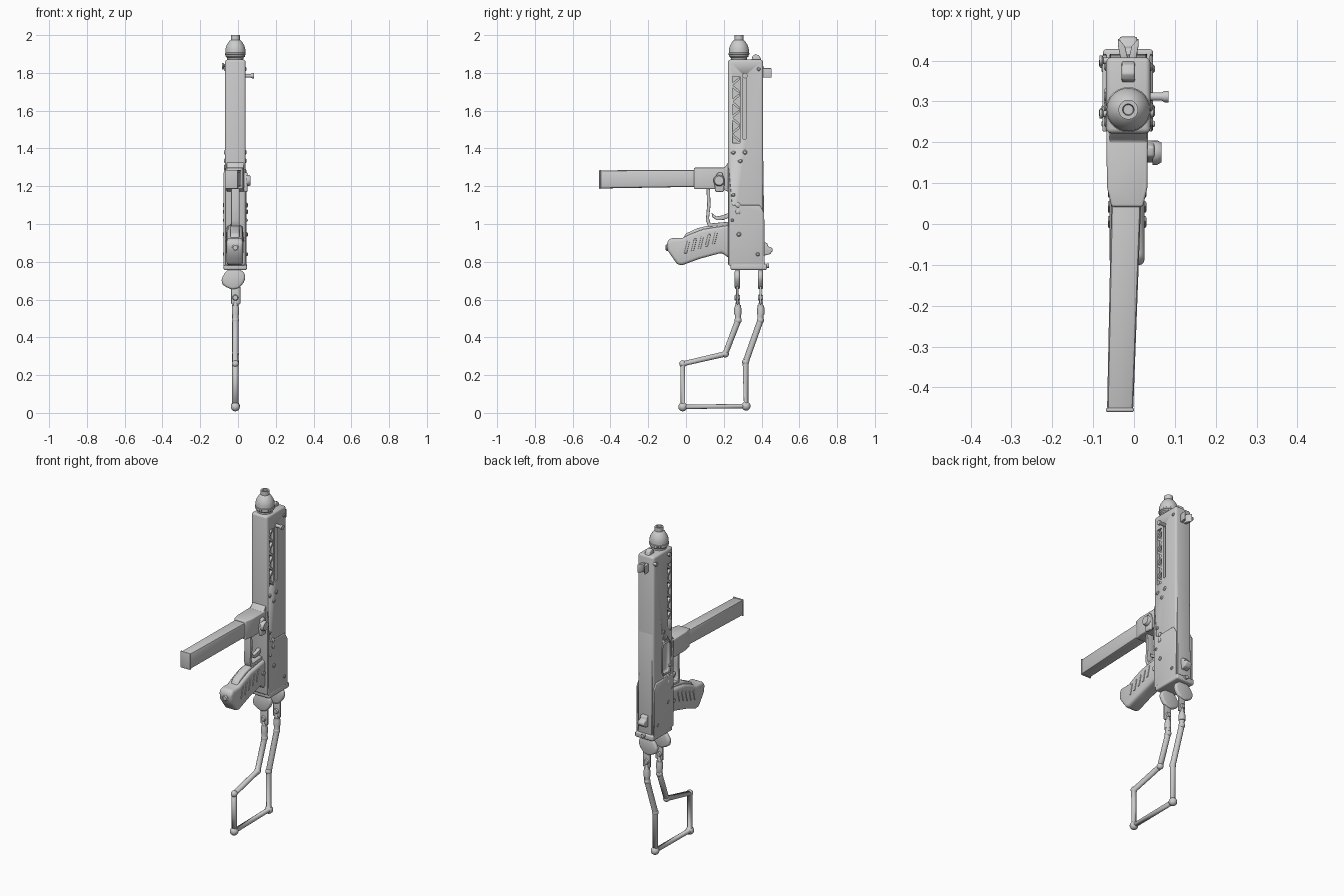
import bpy, bmesh, math
from mathutils import Vector

CX = -0.014  # centre plane of the body


def finish(name, bm, bevel=0.0, seg=3):
    bmesh.ops.recalc_face_normals(bm, faces=bm.faces)
    me = bpy.data.meshes.new(name)
    bm.to_mesh(me)
    bm.free()
    ob = bpy.data.objects.new(name, me)
    bpy.context.collection.objects.link(ob)
    bpy.ops.object.select_all(action='DESELECT')
    bpy.context.view_layer.objects.active = ob
    ob.select_set(True)
    if bevel:
        m = ob.modifiers.new("bevel", 'BEVEL')
        m.width, m.segments, m.limit_method = bevel, seg, 'ANGLE'
        bpy.ops.object.modifier_apply(modifier=m.name)
    bpy.ops.object.shade_smooth_by_angle(angle=math.radians(40))
    return ob


def prism(name, pts, a, b, axis='x', bevel=0.0, seg=3):
    """Extrude a profile: yz points along x, xz along y, or xy along z."""
    put = {'x': lambda p, t: (t, p[0], p[1]),
           'y': lambda p, t: (p[0], t, p[1]),
           'z': lambda p, t: (p[0], p[1], t)}[axis]
    bm = bmesh.new()
    lo = [bm.verts.new(put(p, a)) for p in pts]
    hi = [bm.verts.new(put(p, b)) for p in pts]
    bm.faces.new(lo)
    bm.faces.new(hi)
    n = len(pts)
    for i in range(n):
        bm.faces.new((lo[i], lo[(i + 1) % n], hi[(i + 1) % n], hi[i]))
    return finish(name, bm, bevel, seg)


def box(name, x, y, z, bevel=0.0):
    return prism(name, [(x[0], y[0]), (x[1], y[0]), (x[1], y[1]), (x[0], y[1])], *z, axis='z', bevel=bevel)


def lathe(name, base, direction, profile, n=20):
    """Turned part: profile is (radius, distance) along direction."""
    q = Vector((0, 0, 1)).rotation_difference(Vector(direction))
    bm = bmesh.new()
    rings = [[bm.verts.new(Vector(base) + q @ Vector((r * math.cos(2 * math.pi * i / n),
              r * math.sin(2 * math.pi * i / n), h))) for i in range(n)] for r, h in profile]
    for a, b in zip(rings, rings[1:]):
        for i in range(n):
            bm.faces.new((a[i], a[(i + 1) % n], b[(i + 1) % n], b[i]))
    bm.faces.new(rings[0])
    bm.faces.new(rings[-1])
    return finish(name, bm)


def tube(name, pts, r, res=3):
    cu = bpy.data.curves.new(name, 'CURVE')
    cu.dimensions, cu.bevel_depth, cu.bevel_resolution = '3D', r, res
    cu.use_fill_caps = True
    sp = cu.splines.new('POLY')
    sp.points.add(len(pts) - 1)
    for p, co in zip(sp.points, pts):
        p.co = (*co, 1)
    ob = bpy.data.objects.new(name, cu)
    bpy.context.collection.objects.link(ob)
    return ob


def cut(ob, cutter):
    m = ob.modifiers.new("cut", 'BOOLEAN')
    m.operation, m.object, m.solver = 'DIFFERENCE', cutter, 'EXACT'
    bpy.context.view_layer.objects.active = ob
    bpy.ops.object.modifier_apply(modifier=m.name)
    bpy.data.objects.remove(cutter)


# Receiver shell with side slots and ejection port
XL, XR = -0.068, 0.040
receiver = box("receiver", (XL, XR), (0.222, 0.408), (0.78, 1.87), 0.012)
cut(receiver, box("handle_slot_cutter", (0.022, 0.1), (0.301, 0.318), (1.45, 1.79)))
cut(receiver, box("vent_cutter_right", (0.022, 0.1), (0.247, 0.285), (1.43, 1.78)))
cut(receiver, box("vent_cutter_left", (-0.1, -0.05), (0.240, 0.275), (1.43, 1.78)))
cut(receiver, box("port_cutter", (-0.1, -0.05), (0.25, 0.325), (1.12, 1.31), 0.015))

# Slanted bars inside the vents
for side, x, y0 in (("right", (0.02, 0.037), 0.247), ("left", (-0.065, -0.048), 0.240)):
    for i in range(8):
        z = 1.43 + i * 0.043
        d = 0.015 if i % 2 else -0.015
        prism(f"vent_bar_{side}_{i}", [(y0, z + .017 - d), (y0 + .037, z + .017 + d),
              (y0 + .037, z + .033 + d), (y0, z + .033 - d)], *x)

# Lower frame side plates, port rim and end plate
for side, x in (("left", (-0.077, -0.066)), ("right", (0.038, 0.046))):
    prism(f"side_plate_{side}", [(0.226, 0.78), (0.416, 0.78), (0.414, 1.06), (0.39, 1.1),
          (0.245, 1.1), (0.226, 1.3)], *x, bevel=0.004)
prism("back_plate", [(0.40, 0.78), (0.417, 0.78), (0.408, 1.4), (0.40, 1.4)], -0.06, 0.032, bevel=0.003)
tube("port_rim", [(-0.069, y, z) for y, z in ((.26, 1.12), (.315, 1.12), (.327, 1.14), (.327, 1.29),
     (.315, 1.31), (.26, 1.31), (.249, 1.29), (.249, 1.14), (.26, 1.12))], 0.005, 2)
box("end_plate", (-0.076, 0.047), (0.236, 0.428), (0.757, 0.79), 0.008)

# Barrel nut and bore
lathe("barrel_nut", (CX, 0.28, 1.865), (0, 0, 1), [(.043, 0), (.043, .015), (.052, .022), (.053, .06),
      (.047, .08), (.033, .103), (.024, .11), (.024, .135), (.014, .135), (.012, .11)], 28)
lathe("nut_band", (CX, 0.28, 1.893), (0, 0, 1), [(.05, 0), (.055, .004), (.055, .012), (.05, .016)], 28)

# Cocking handle
lathe("cocking_handle", (0.02, 0.312, 1.785), (1, 0, 0), [(.010, 0), (.010, .048), (.014, .055), (.014, .065)], 16)

# Front and rear sights, sling bumps
prism("front_sight_base", [(0.345, 1.86), (0.352, 1.89), (0.368, 1.9), (0.39, 1.89), (0.402, 1.86)],
      -0.03, 0.002, bevel=0.005)
for s in (-1, 1):
    prism(f"front_sight_ear_{s}", [(CX, 0.40), (CX + s * .008, 0.435), (CX + s * .025, 0.455),
          (CX + s * .025, 0.435), (CX + s * .018, 0.40)], 1.775, 1.825, axis='z', bevel=0.003)
prism("rear_sight", [(0.40, 0.83), (0.445, 0.84), (0.46, 0.86), (0.455, 0.875), (0.435, 0.88),
      (0.43, 0.9), (0.40, 0.905)], -0.036, 0.008, bevel=0.006)

# Magazine, tapered and slightly turned toward its end
bm = bmesh.new()
ends = [((-0.458, -0.066, -0.002, 1.188, 1.284)), ((0.23, -0.052, 0.024, 1.2, 1.288))]
vs = [[bm.verts.new(c) for c in ((a, y, c0), (b, y, c0), (b, y, c1), (a, y, c1))] for y, a, b, c0, c1 in ends]
bm.faces.new(vs[0])
bm.faces.new(vs[1])
for i in range(4):
    bm.faces.new((vs[0][i], vs[0][(i + 1) % 4], vs[1][(i + 1) % 4], vs[1][i]))
finish("magazine", bm, 0.010, 2)
box("magazine_floor", (-0.069, 0.0), (-0.46, -0.45), (1.186, 1.286), 0.004)
prism("magazine_housing", [(-.055, .042), (.022, .042), (.033, .09), (.034, .23), (-.068, .23), (-.066, .09)],
      1.185, 1.298, axis='z', bevel=0.006)
prism("housing_gusset", [(0.18, 1.29), (0.205, 1.3), (0.225, 1.33), (0.225, 1.17), (0.18, 1.19)], -.06, .032, bevel=.004)
prism("magazine_catch", [(.155, 1.17), (.2, 1.17), (.205, 1.23), (.19, 1.275), (.165, 1.27), (.15, 1.22)],
      0.03, 0.05, bevel=0.006)
lathe("catch_button", (0.045, 0.175, 1.23), (1, 0, 0), [(.03, 0), (.03, .012), (.024, .022)], 16)

# Grip with ribs and an end screw
prism("grip", [(0.24, 0.81), (0.19, 0.848), (0.07, 0.815), (-0.02, 0.782), (-0.045, 0.785), (-0.07, 0.82),
      (-0.098, 0.86), (-0.103, 0.9), (-0.085, 0.925), (-0.02, 0.925), (0.02, 0.945), (0.09, 0.972),
      (0.14, 0.98), (0.24, 0.995)], -0.060, 0.026, bevel=0.018)
prism("grip_backstrap", [(-0.02, 0.92), (0.0, 0.95), (0.06, 0.977), (0.11, 0.99), (0.24, 1.005), (0.24, 0.96)],
      -0.04, 0.008, bevel=0.008)
for side, x in (("left", (-0.064, -0.055)), ("right", (0.02, 0.030))):
    for i in range(5):
        y, z = -0.01 + i * .037, 0.845 + i * .012
        prism(f"grip_rib_{side}_{i}", [(y, z), (y + .014, z), (y + .03, z + .065), (y + .016, z + .065)], *x, bevel=.003)
lathe("grip_screw", (CX, -0.09, 0.875), (0, -1, 0), [(.018, 0), (.018, .013), (.012, .018)], 14)

# Trigger guard and trigger
prism("trigger_guard", [(0.108, 1.2), (0.112, 1.1), (0.105, 1.02), (0.118, 0.985), (0.23, 0.995), (0.23, 1.012),
      (0.13, 1.003), (0.122, 1.03), (0.13, 1.1), (0.126, 1.2)], -0.036, 0.008, bevel=0.003)
prism("trigger", [(0.23, 1.06), (0.19, 1.045), (0.16, 1.04), (0.135, 1.06), (0.14, 1.035), (0.165, 1.02),
      (0.2, 1.022), (0.23, 1.035)], -0.026, -0.002, bevel=0.003)

# Rivets on both sides: (y, z, radius)
rivets = [(.25, 1.38, .012), (.312, 1.38, .012), (.287, 1.335, .012), (.25, 1.155, .01), (.275, 1.1, .013),
          (.275, 1.065, .013), (.28, .945, .012), (.245, 1.02, .008), (.38, .84, .010), (.385, 1.82, .010)]
for i, (y, z, r) in enumerate(rivets):
    for s, x in ((1, .036), (-1, -.064)):
        e = .012 if z < 1.11 else .006
        lathe(f"rivet_{i}_{s}", (x, y, z), (s, 0, 0), [(r, 0), (r, e), (r * .6, e + .004)], 12)
for i, (y, z) in enumerate(((.40, 1.83), (.27, 1.84))):
    lathe(f"left_stud_{i}", (-0.06, y, z), (-1, 0, 0), [(.008, 0), (.008, .015), (.012, .018), (.012, .025)], 12)
lathe("grip_pin", (-0.065, 0.205, 0.92), (1, 0, 0), [(.012, 0), (.012, .098)], 12)
lathe("end_plate_pin", (CX, 0.425, 0.78), (0, 1, 0), [(.012, 0), (.012, .015)], 12)

# Stock hinge lugs, flattened links and bolts
for name, y in (("front", 0.272), ("rear", 0.394)):
    prism(f"hinge_lug_{name}", [(-.07, .74), (-.088, .71), (-.083, .68), (-.06, .665), (-.03, .652), (.005, .66),
          (.03, .69), (.04, .715), (.035, .74), (.01, .76), (-.05, .76)], y - .014, y + .014, axis='y', bevel=.012)
    box(f"stock_link_{name}", (-.036, .012), (y - .006, y + .006), (.575, .67), .004)
    lathe(f"link_bolt_{name}", (CX, y - .014, .61), (0, 1, 0), [(.012, 0), (.016, .005), (.016, .023), (.012, .028)], 14)
    lathe(f"stock_neck_{name}", (CX, y + .002, .6), (0, 0, -1), [(.008, 0), (.012, .025), (.019, .045), (.019, .08)], 14)

# Bent wire stock with corner balls
path = [(.275, .57), (.276, .49), (.208, .312), (-.017, .26), (-.017, .032), (.318, .036),
        (.316, .27), (.394, .49), (.394, .57)]
tube("wire_stock", [(CX, y, z) for y, z in path], 0.0165, 4)
for i, (y, z) in enumerate(path[1:8]):
    r = 0.024 if z < .05 else 0.019
    bm = bmesh.new()
    bmesh.ops.create_uvsphere(bm, u_segments=16, v_segments=10, radius=r)
    bmesh.ops.translate(bm, verts=bm.verts, vec=(CX, y, max(z, r)))
    finish(f"stock_bend_{i}", bm)
